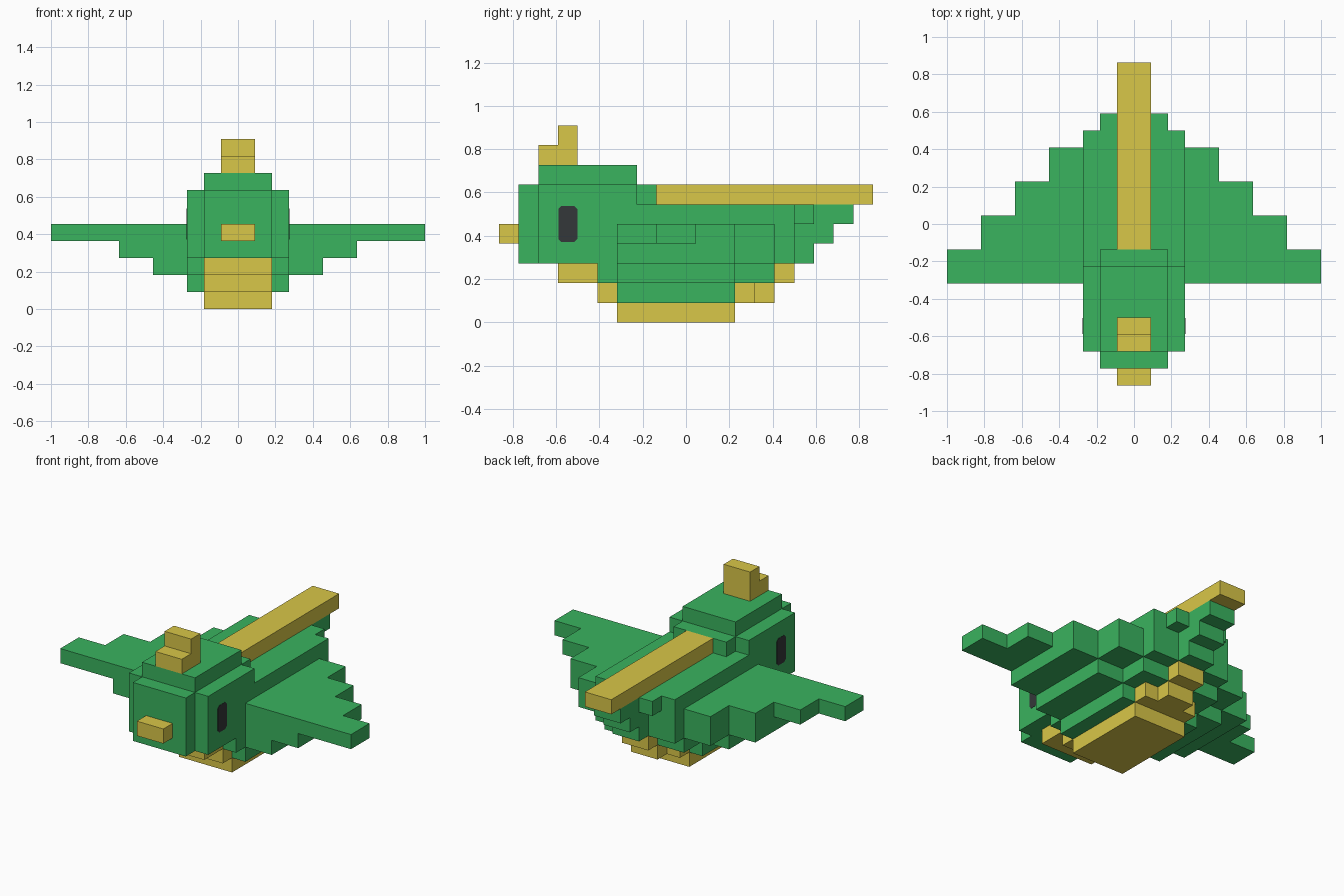
import bpy
import bmesh

cube = bpy.data.objects.get("Cube")
if cube:
    bpy.data.objects.remove(cube, do_unlink=True)

U = 1 / 11  # one block


def material(name, rgb):
    m = bpy.data.materials.new(name)
    m.use_nodes = True
    m.diffuse_color = (*rgb, 1)
    b = m.node_tree.nodes["Principled BSDF"]
    b.inputs["Base Color"].default_value = (*rgb, 1)
    b.inputs["Roughness"].default_value = 0.9
    return m


GREEN = material("leaf green", (0.042, 0.451, 0.114))
GOLD = material("mustard yellow", (0.694, 0.570, 0.065))
DARK = material("charcoal", (0.034, 0.038, 0.041))


def extrude_outline(name, mat, points, axis, lo, hi):
    """Extrude a 2D outline (in blocks) along x (points are y, z) or z (points are x, y)."""
    def place(a, b, t):
        return (t * U, a * U, b * U) if axis == "x" else (a * U, b * U, t * U)
    bm = bmesh.new()
    face = bm.faces.new([bm.verts.new(place(a, b, lo)) for a, b in points])
    ext = bmesh.ops.extrude_face_region(bm, geom=[face])["geom"]
    step = place(0, 0, hi - lo)
    bmesh.ops.translate(bm, vec=step, verts=[g for g in ext if isinstance(g, bmesh.types.BMVert)])
    bmesh.ops.recalc_face_normals(bm, faces=bm.faces)
    me = bpy.data.meshes.new(name)
    bm.to_mesh(me)
    bm.free()
    me.materials.append(mat)
    ob = bpy.data.objects.new(name, me)
    bpy.context.collection.objects.link(ob)
    return ob


def box(name, mat, half_x, y0, y1, z0, z1):
    """Box centred on x, sized in blocks."""
    return extrude_outline(name, mat, [(y0, z0), (y1, z0), (y1, z1), (y0, z1)],
                           "x", -half_x, half_x)


# Head
box("head", GREEN, 3, -7.5, -2.5, 3, 7)
box("face", GREEN, 2, -8.5, -7.5, 3, 7)
box("head_top", GREEN, 2, -7.5, -2.5, 7, 8)
box("nape", GREEN, 2, -2.5, -1.5, 6, 7)
box("beak", GOLD, 1, -9.5, -8.5, 4, 5)
extrude_outline("crest", GOLD, [(-7.5, 8), (-5.5, 8), (-5.5, 10), (-6.5, 10),
                                (-6.5, 9), (-7.5, 9)], "x", -1, 1)

# Eyes: thin plates with clipped corners
eye = [(-6.32, 4.08), (-5.68, 4.08), (-5.52, 4.24), (-5.52, 5.76),
       (-5.68, 5.92), (-6.32, 5.92), (-6.48, 5.76), (-6.48, 4.24)]
for side, lo, hi in (("left", 2.98, 3.015), ("right", -3.015, -2.98)):
    extrude_outline("eye_" + side, DARK, eye, "x", lo, hi)

# Body and stepped tail
box("body", GREEN, 3, -2.5, 5.5, 3, 6)
box("rump", GREEN, 2, 5.5, 6.5, 5, 6)
extrude_outline("tail", GREEN, [(5.5, 3), (6.5, 3), (6.5, 4), (7.5, 4), (7.5, 5),
                                (8.5, 5), (8.5, 6), (5.5, 6)], "x", -1, 1)
box("back_stripe", GOLD, 1, -1.5, 9.5, 6, 7)

# Wings: stepped trailing edge, with shorter layers underneath
wing = [(3, -3.5), (11, -3.5), (11, -1.5), (9, -1.5), (9, 0.5), (7, 0.5),
        (7, 2.5), (5, 2.5), (5, 4.5), (3, 4.5)]
under = [(3, -3.5), (7, -3.5), (7, 2.5), (5, 2.5), (5, 4.5), (3, 4.5)]
for side, s in (("left", 1), ("right", -1)):
    extrude_outline("wing_" + side, GREEN, [(s * x, y) for x, y in wing], "z", 4, 5)
    extrude_outline("wing_root_" + side, GREEN, [(s * x, y) for x, y in under], "z", 3, 4)

# Lower body
box("flank", GREEN, 5, -3.5, 2.5, 2, 3)
box("flank_back", GREEN, 3, 2.5, 4.5, 2, 3)
box("breast", GREEN, 3, -4.5, -3.5, 2, 3)
box("lower_flank", GREEN, 3, -3.5, 2.5, 1, 2)

# Yellow underside
box("throat", GOLD, 2, -6.5, -4.5, 2, 3)
box("chest", GOLD, 2, -4.5, -3.5, 1, 2)
box("belly", GOLD, 2, -3.5, 2.5, 0, 1)
box("belly_back", GOLD, 2, 2.5, 3.5, 1, 2)
box("vent", GOLD, 1, 3.5, 4.5, 1, 2)
box("under_tail", GOLD, 1, 4.5, 5.5, 2, 3)
